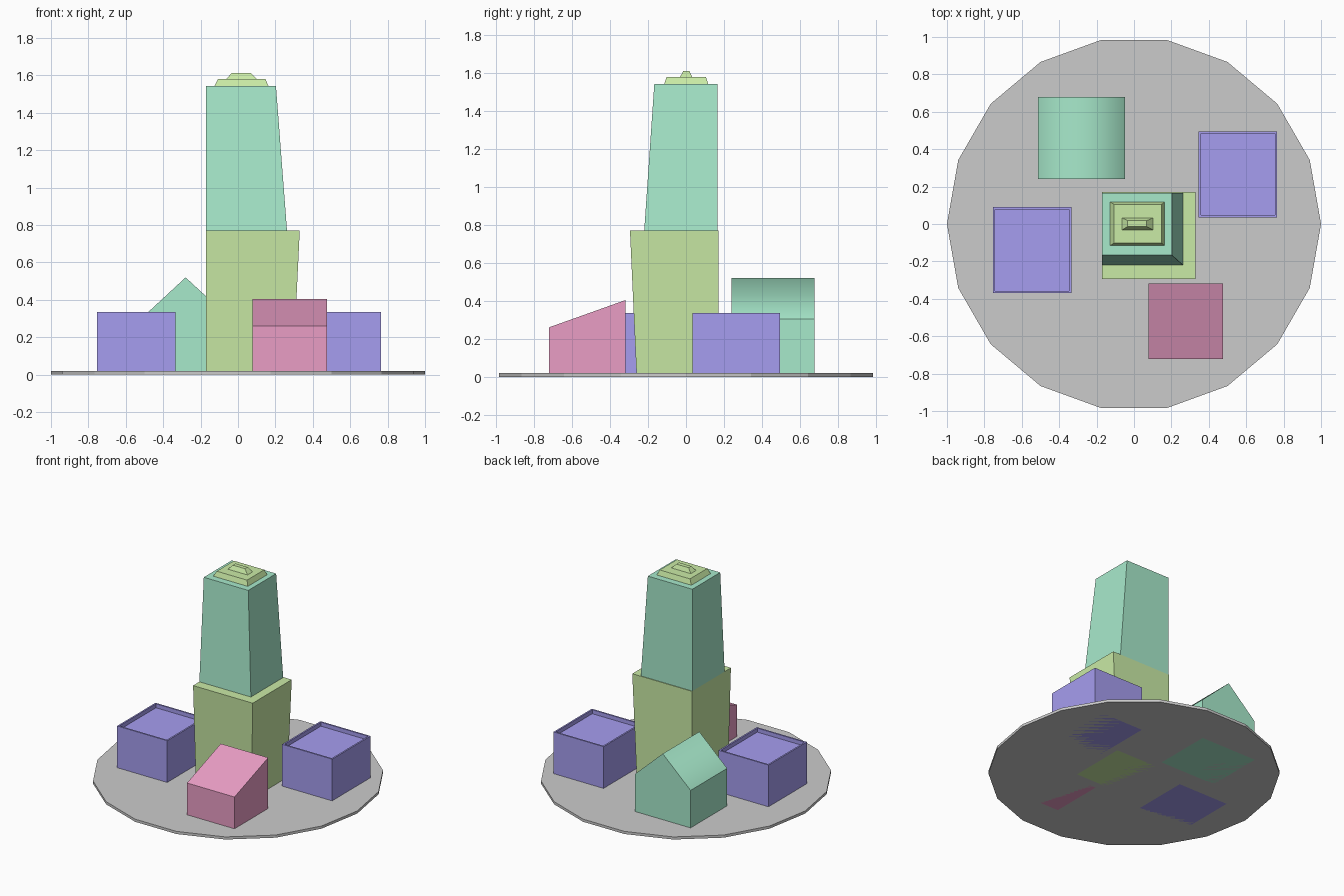
import bpy, bmesh, math

if "Cube" in bpy.data.objects:
    bpy.data.objects.remove(bpy.data.objects["Cube"])


def material(name, rgb):
    m = bpy.data.materials.new(name)
    m.diffuse_color = (*rgb, 1)
    m.use_nodes = True
    m.node_tree.nodes["Principled BSDF"].inputs["Base Color"].default_value = m.diffuse_color
    return m


BLUE = material("blue", (0.38, 0.34, 0.87))
LIME = material("lime", (0.59, 0.83, 0.38))
TEAL = material("teal", (0.39, 0.82, 0.60))
PINK = material("pink", (0.82, 0.34, 0.56))


def finish(name, bm, mat=None):
    bmesh.ops.recalc_face_normals(bm, faces=bm.faces)
    me = bpy.data.meshes.new(name)
    bm.to_mesh(me)
    bm.free()
    ob = bpy.data.objects.new(name, me)
    bpy.context.collection.objects.link(ob)
    if mat:
        me.materials.append(mat)
    return ob


def tapered_block(name, bottom, top, z0, z1, mat):
    """Block between two rectangles given as (x0, x1, y0, y1)."""
    bm = bmesh.new()
    bmesh.ops.create_cube(bm, size=2)
    for v in bm.verts:
        x0, x1, y0, y1 = top if v.co.z > 0 else bottom
        v.co = (x1 if v.co.x > 0 else x0, y1 if v.co.y > 0 else y0,
                z1 if v.co.z > 0 else z0)
    return finish(name, bm, mat)


def parapet_block(name, x0, x1, y0, y1, height):
    """Flat-roofed block with a thin raised rim around the roof."""
    ob = tapered_block(name, (x0, x1, y0, y1), (x0, x1, y0, y1), 0, height, BLUE)
    bm = bmesh.new()
    bm.from_mesh(ob.data)
    roof = max(bm.faces, key=lambda f: f.calc_center_median().z)
    bmesh.ops.inset_region(bm, faces=[roof], thickness=0.017)
    floor = bmesh.ops.extrude_discrete_faces(bm, faces=[roof])["faces"][0]
    bmesh.ops.translate(bm, verts=floor.verts, vec=(0, 0, -0.03))
    bm.to_mesh(ob.data)
    bm.free()
    return ob


def prism(name, profile, offset, mat):
    """Closed profile swept along an offset vector."""
    bm = bmesh.new()
    face = bm.faces.new([bm.verts.new(p) for p in profile])
    ext = bmesh.ops.extrude_face_region(bm, geom=[face], use_keep_orig=True)
    moved = [g for g in ext["geom"] if isinstance(g, bmesh.types.BMVert)]
    bmesh.ops.translate(bm, verts=moved, vec=offset)
    return finish(name, bm, mat)


# Eighteen-sided ground plate
prism("ground_plate", [(math.cos(math.radians(20 * i)), math.sin(math.radians(20 * i)), 0)
                       for i in range(18)], (0, 0, 0.02), None)

# Central tower, flush on the back left corner, stepping in as it rises
tapered_block("tower_base", (-0.17, 0.293, -0.26, 0.172), (-0.17, 0.33, -0.295, 0.172),
              0, 0.77, LIME)
tapered_block("tower_upper", (-0.17, 0.262, -0.22, 0.167), (-0.17, 0.203, -0.167, 0.167),
              0.77, 1.542, TEAL)
tapered_block("tower_cap", (-0.127, 0.163, -0.115, 0.117), (-0.107, 0.147, -0.102, 0.105),
              1.542, 1.58, LIME)
tapered_block("tower_finial", (-0.063, 0.101, -0.031, 0.032), (-0.034, 0.068, -0.014, 0.018),
              1.58, 1.612, LIME)

# Two flat-roofed blocks with parapets
parapet_block("west_block", -0.755, -0.335, -0.37, 0.09, 0.336)
parapet_block("east_block", 0.345, 0.765, 0.035, 0.495, 0.336)

# Gabled house; roof slopes shaded smooth across the ridge
house = prism("gabled_house", [(-0.513, 0.24, 0), (-0.047, 0.24, 0), (-0.047, 0.24, 0.304),
                               (-0.28, 0.24, 0.52), (-0.513, 0.24, 0.304)],
              (0, 0.438, 0), TEAL)
for p in house.data.polygons:
    p.use_smooth = p.normal.z > 0.3

# Shed with a single-slope roof
prism("sloped_shed", [(0.078, -0.722, 0), (0.078, -0.318, 0), (0.078, -0.318, 0.405),
                      (0.078, -0.722, 0.261)], (0.398, 0, 0), PINK)
